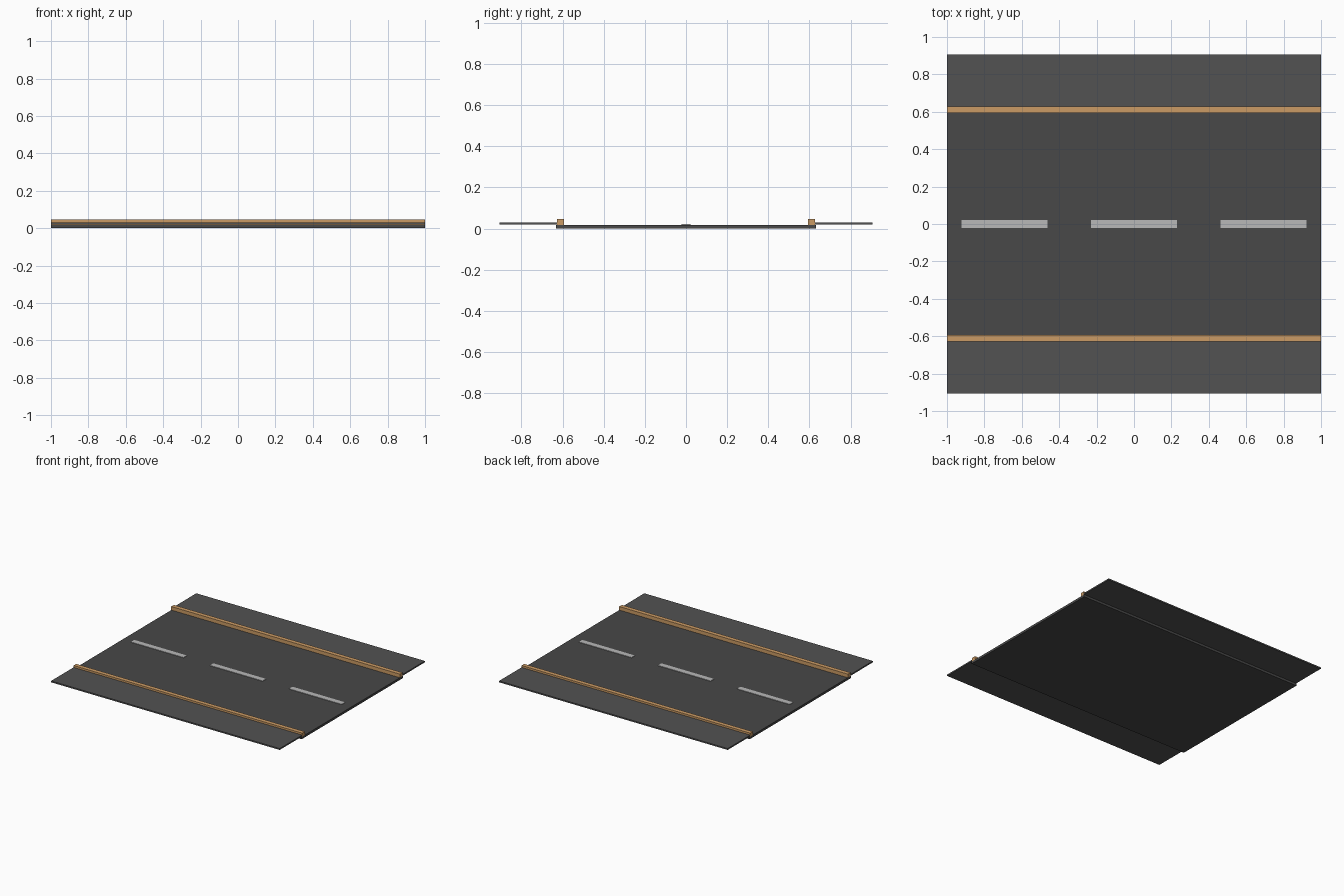
import bpy

if "Cube" in bpy.data.objects:
    bpy.data.objects.remove(bpy.data.objects["Cube"])


def material(name, rgb):
    m = bpy.data.materials.new(name)
    m.diffuse_color = (*rgb, 1)
    m.use_nodes = True
    m.node_tree.nodes["Principled BSDF"].inputs["Base Color"].default_value = m.diffuse_color
    return m


def box(name, x, y, z, mat):
    """Box from (min, max) ranges on each axis."""
    bpy.ops.mesh.primitive_cube_add(size=1, location=[sum(r) / 2 for r in (x, y, z)])
    ob = bpy.context.object
    ob.name = name
    ob.scale = [r[1] - r[0] for r in (x, y, z)]
    bpy.ops.object.transform_apply(location=False, rotation=False, scale=True)
    ob.data.materials.append(mat)
    return ob


asphalt = material("asphalt", (0.065, 0.065, 0.065))
paving = material("paving", (0.085, 0.085, 0.085))
kerb_mat = material("kerb_tan", (0.60, 0.33, 0.13))
paint = material("lane_paint", (0.48, 0.48, 0.48))

LENGTH = (-1, 1)

# Road bed
box("road", LENGTH, (-0.632, 0.632), (0, 0.018), asphalt)

# Kerbs and raised pavements on both sides
for side, s in (("front", -1), ("back", 1)):
    box(f"{side}_kerb", LENGTH, sorted((s * 0.594, s * 0.627)), (0.016, 0.046), kerb_mat)
    box(f"{side}_pavement", LENGTH, sorted((s * 0.625, s * 0.907)), (0.02, 0.031), paving)

# Dashed centre line
for i in (-1, 0, 1):
    cx = i * 0.692
    box(f"lane_dash_{i + 2}", (cx - 0.23, cx + 0.23), (-0.021, 0.021), (0.016, 0.022), paint)
